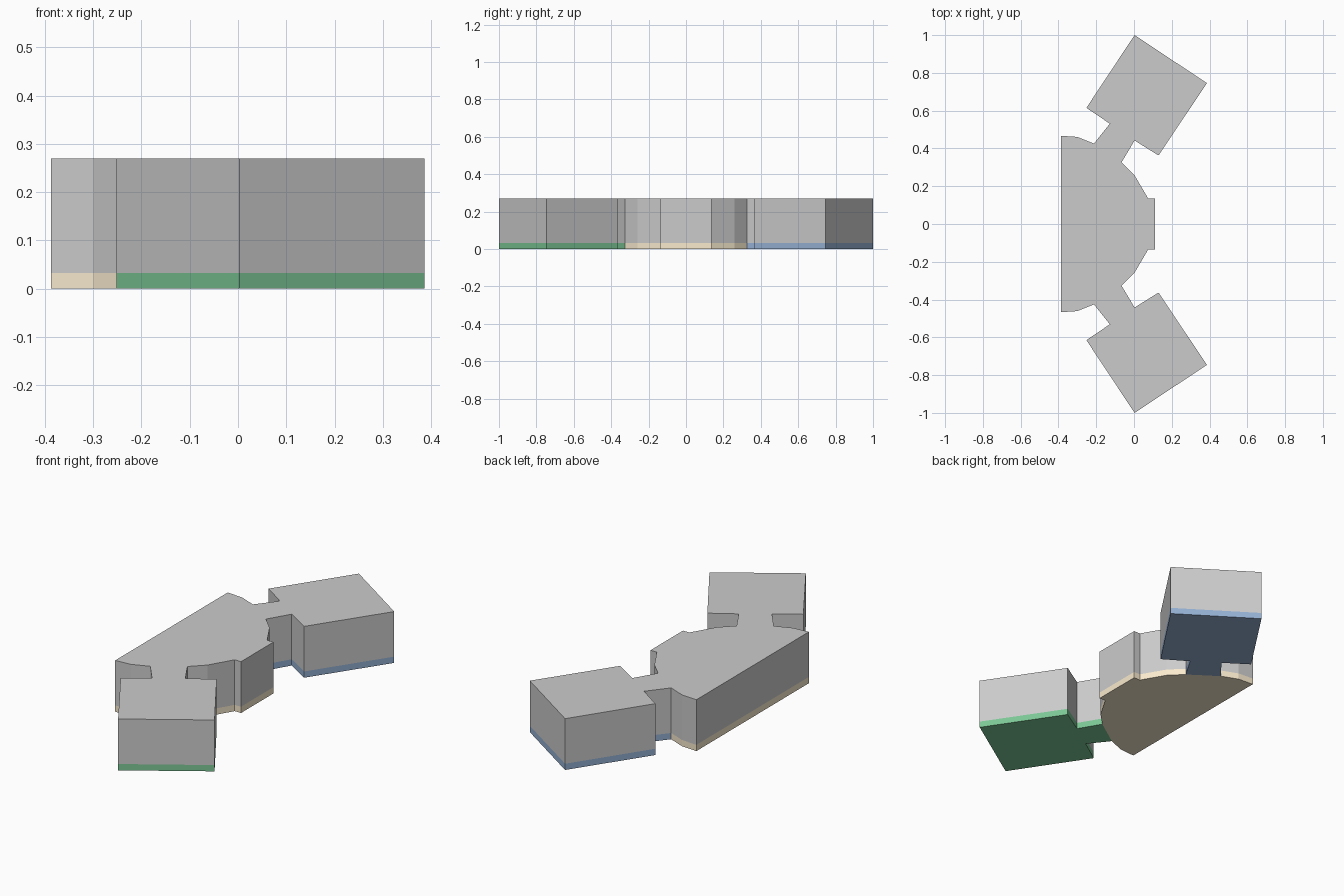
import bpy, bmesh

if "Cube" in bpy.data.objects:
    bpy.data.objects.remove(bpy.data.objects["Cube"])

SLAB, TOP = 0.033, 0.27

# Half outlines on the +y side
hall_start = [(-0.387, 0.467), (-0.30, 0.461), (-0.212, 0.426)]
wing_edge = [(-0.128, 0.531), (-0.252, 0.615), (0.003, 1.0),
             (0.386, 0.746), (0.13, 0.363), (0.003, 0.442)]
hall_end = [(-0.066, 0.326), (0.003, 0.258), (0.075, 0.135), (0.112, 0.135)]


def mirror(pts):
    return [(x, -y) for x, y in reversed(pts)]


def prism(name, outline, z0, z1, color=None):
    bm = bmesh.new()
    face = bm.faces.new([bm.verts.new((x, y, z0)) for x, y in outline])
    ext = bmesh.ops.extrude_face_region(bm, geom=[face])
    verts = [v for v in ext["geom"] if isinstance(v, bmesh.types.BMVert)]
    bmesh.ops.translate(bm, verts=verts, vec=(0, 0, z1 - z0))
    bmesh.ops.recalc_face_normals(bm, faces=bm.faces)
    mesh = bpy.data.meshes.new(name)
    bm.to_mesh(mesh)
    bm.free()
    obj = bpy.data.objects.new(name, mesh)
    bpy.context.collection.objects.link(obj)
    if color:
        mat = bpy.data.materials.new(name + "_paint")
        mat.diffuse_color = (*color, 1)
        mat.use_nodes = True
        mat.node_tree.nodes["Principled BSDF"].inputs["Base Color"].default_value = mat.diffuse_color
        mesh.materials.append(mat)
    return obj


# Grey building body: central hall with two necked wings
half = hall_start + wing_edge + hall_end
prism("building_body", half + mirror(half), SLAB, TOP)

# Coloured floor slabs under the hall and each wing
hall = hall_start + hall_end
wing = [hall_start[-1]] + wing_edge + [hall_end[0]]
prism("hall_floor", hall + mirror(hall), 0, SLAB, (0.95, 0.83, 0.62))
prism("back_wing_floor", wing, 0, SLAB, (0.30, 0.44, 0.66))
prism("front_wing_floor", mirror(wing), 0, SLAB, (0.20, 0.57, 0.30))
